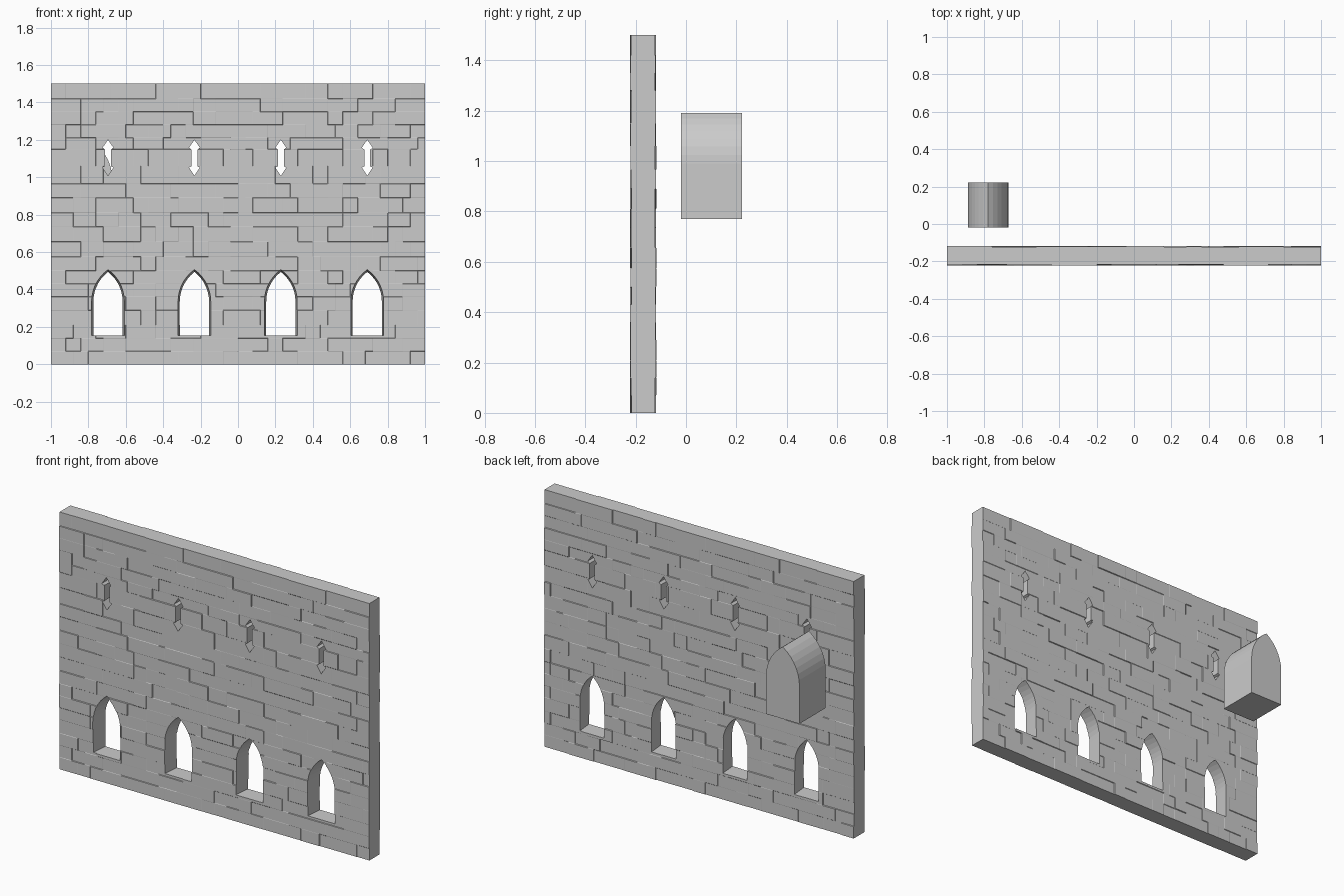
import bpy, bmesh, random
from math import atan2, cos, sin, pi

if "Cube" in bpy.data.objects:
    bpy.data.objects.remove(bpy.data.objects["Cube"])

random.seed(7)
FRONT, BACK, RELIEF, JOINT = -0.222, -0.118, 0.006, 0.0012
ROWS = [0, .07, .14, .21, .29, .36, .43, .50, .575, .655, .735,
        .81, .89, .965, 1.06, 1.15, 1.21, 1.28, 1.35, 1.42, 1.5]
COLS = [-1 + 0.04 * i for i in range(51)]
CENTRES = [-0.695, -0.233, 0.229, 0.691]


def make_object(name, bm):
    bmesh.ops.recalc_face_normals(bm, faces=bm.faces)
    mesh = bpy.data.meshes.new(name)
    bm.to_mesh(mesh)
    bm.free()
    ob = bpy.data.objects.new(name, mesh)
    bpy.context.collection.objects.link(ob)
    return ob


def prism(bm, near, far, y0, y1):
    """Solid between two matching (x, z) outlines."""
    a = [bm.verts.new((x, y0, z)) for x, z in near]
    b = [bm.verts.new((x, y1, z)) for x, z in far]
    bm.faces.new(a)
    bm.faces.new(b[::-1])
    for i in range(len(a)):
        j = (i + 1) % len(a)
        bm.faces.new((a[i], b[i], b[j], a[j]))


def arch(cx, half, z0, spring, apex, n=7):
    """Pointed gothic arch outline."""
    rise = apex - spring
    r = (half ** 2 + rise ** 2) / (2 * half)
    end = atan2(rise, r - half)
    right = [(half - r + r * cos(end * i / n), spring + r * sin(end * i / n)) for i in range(n)]
    right = [(half, z0)] + right
    return ([(cx + x, z) for x, z in right] + [(cx, apex)]
            + [(cx - x, z) for x, z in reversed(right)])


def brick_depths():
    """One random depth per brick, spread over the cells it covers."""
    rows = []
    for _ in ROWS[1:]:
        row = []
        while len(row) < len(COLS) - 1:
            row += [random.uniform(0, RELIEF)] * random.choice((2, 3, 4, 5, 6))
        rows.append(row[:len(COLS) - 1])
    return rows


def cell_lines(edges):
    """Two lines per cell, with a hairline step between neighbours."""
    out = []
    for a, b in zip(edges, edges[1:]):
        out += [a if a == edges[0] else a + JOINT, b if b == edges[-1] else b - JOINT]
    return out


# Wall: closed slab with stepped brick relief on both faces
bm = bmesh.new()
xs, zs = cell_lines(COLS), cell_lines(ROWS)
nx, nz = len(xs), len(zs)
sheets = []
for y, sign in ((FRONT, 1), (BACK, -1)):
    depth = brick_depths()
    g = [[bm.verts.new((x, y + sign * depth[k // 2][i // 2], z)) for i, x in enumerate(xs)]
         for k, z in enumerate(zs)]
    for k in range(nz - 1):
        for i in range(nx - 1):
            bm.faces.new((g[k][i], g[k][i + 1], g[k + 1][i + 1], g[k + 1][i]))
    sheets.append(g)
f, b = sheets
for k in (0, nz - 1):
    for i in range(nx - 1):
        bm.faces.new((f[k][i], f[k][i + 1], b[k][i + 1], b[k][i]))
for i in (0, nx - 1):
    for k in range(nz - 1):
        bm.faces.new((f[k][i], f[k + 1][i], b[k + 1][i], b[k][i]))
wall = make_object("brick_wall", bm)

# Openings: tapered pointed windows and double-headed arrow slits
bm = bmesh.new()
side = [(0.029, 1.052), (0.016, 1.058), (0.016, 1.148), (0.029, 1.158)]
for cx in CENTRES:
    prism(bm, arch(cx, .089, .155, .335, .508), arch(cx, .077, .155, .335, .492),
          FRONT - .01, BACK + .01)
    slit = ([(cx, 1.008)] + [(cx + x, z) for x, z in side] + [(cx, 1.2)]
            + [(cx - x, z) for x, z in reversed(side)])
    prism(bm, slit, slit, FRONT - .01, BACK + .01)
cutter = make_object("opening_cutter", bm)
cutter.hide_render = True

mod = wall.modifiers.new("openings", 'BOOLEAN')
mod.operation = 'DIFFERENCE'
mod.solver = 'EXACT'
mod.object = cutter
bpy.context.view_layer.objects.active = wall
bpy.ops.object.modifier_apply(modifier=mod.name)
bpy.data.objects.remove(cutter)

# Merge the coplanar cells into clean brick faces
bm = bmesh.new()
bm.from_mesh(wall.data)
bmesh.ops.dissolve_limit(bm, angle_limit=pi / 360, verts=bm.verts, edges=bm.edges)
bm.to_mesh(wall.data)
bm.free()

# Loose arched block behind the wall
bm = bmesh.new()
outline = arch(-0.78, .108, .77, .99, 1.19)
prism(bm, outline, outline, -0.02, 0.222)
make_object("arched_block", bm)
